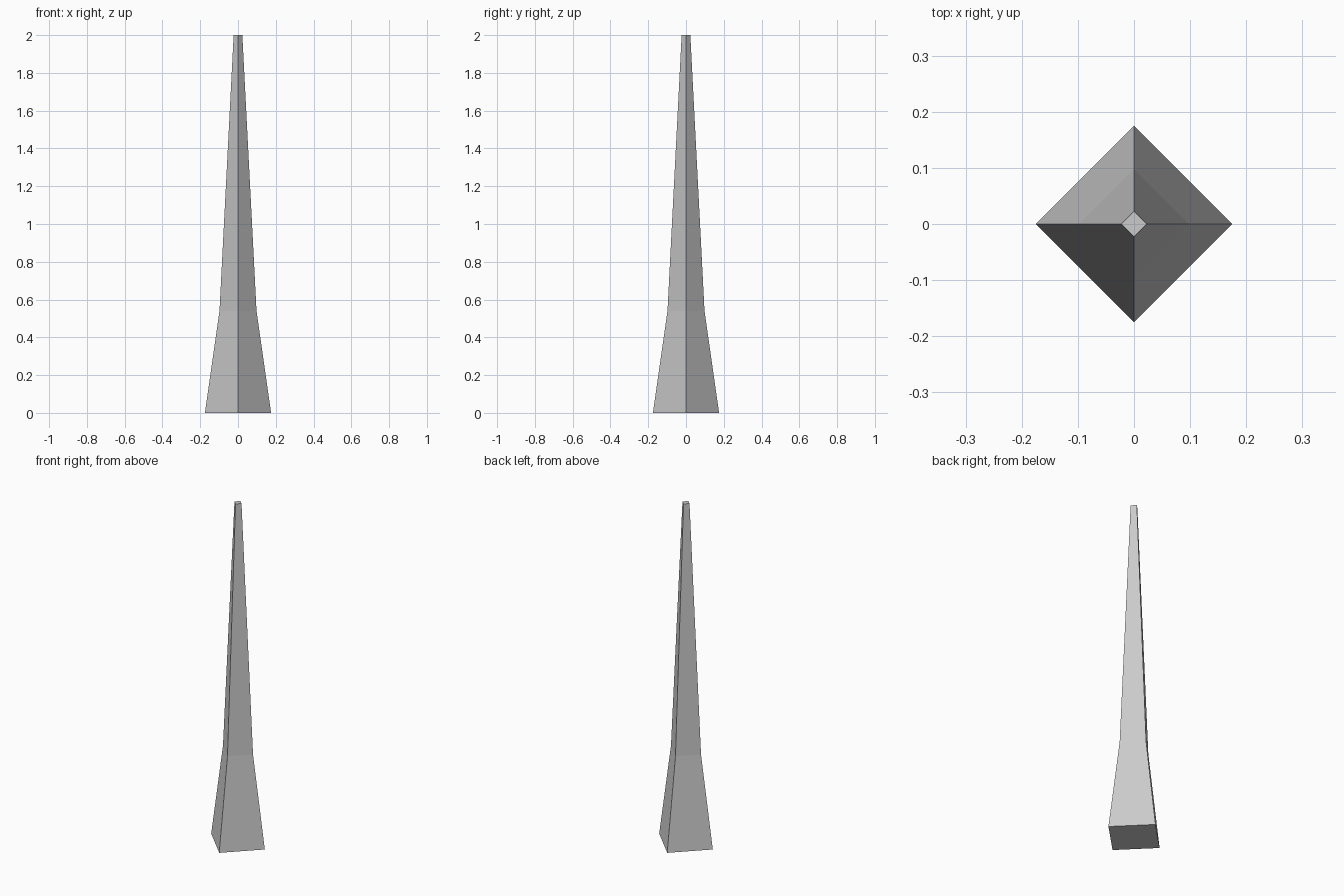
import bpy, bmesh
from math import cos, sin, pi

if "Cube" in bpy.data.objects:
    bpy.data.objects.remove(bpy.data.objects["Cube"])

# Radius and height of each square ring, corners on the x and y axes
PROFILE = [(0.175, 0.0), (0.098, 0.54), (0.023, 2.0)]
SIDES = 4

bm = bmesh.new()
rings = [[bm.verts.new((r * cos(2 * pi * i / SIDES), r * sin(2 * pi * i / SIDES), z))
          for i in range(SIDES)] for r, z in PROFILE]

# Tapered side walls
for low, high in zip(rings, rings[1:]):
    for i in range(SIDES):
        j = (i + 1) % SIDES
        bm.faces.new((low[i], low[j], high[j], high[i]))

# Bottom and top caps
bm.faces.new(rings[0][::-1])
bm.faces.new(rings[-1])

mesh = bpy.data.meshes.new("tapered_spire")
bm.to_mesh(mesh)
bm.free()
bpy.context.collection.objects.link(bpy.data.objects.new("tapered_spire", mesh))
